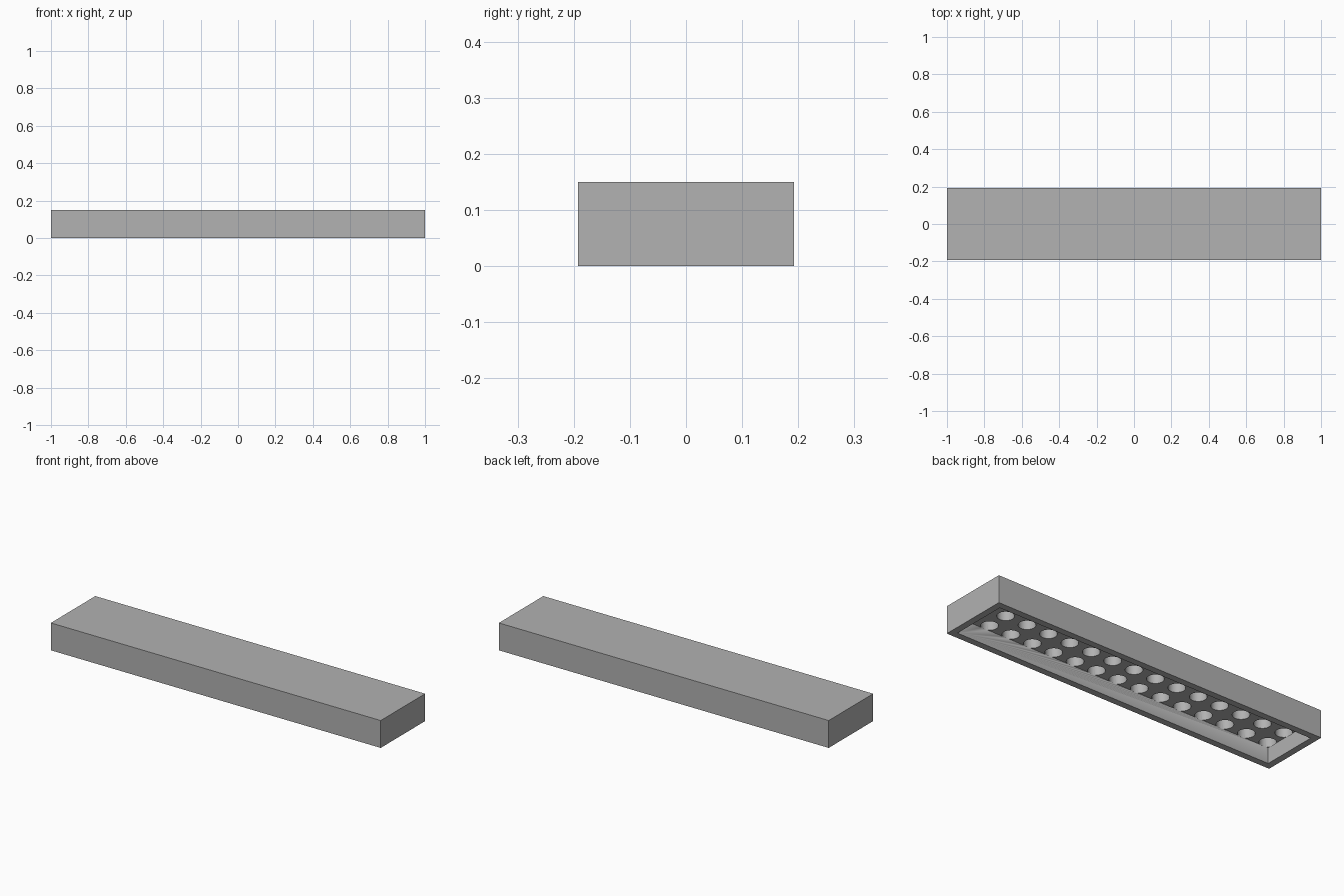
import bpy, bmesh, math
from mathutils import Matrix

default = bpy.data.objects.get("Cube")
if default:
    bpy.data.objects.remove(default, do_unlink=True)

LENGTH, WIDTH, HEIGHT = 2.0, 0.385, 0.15
WALL, CEILING = 0.036, 0.086
COLS, ROWS = 15, 3
PITCH_X, PITCH_Y = 0.1328, 0.119
HOLE_R, HOLE_DEPTH = 0.0425, 0.054

grey = bpy.data.materials.new("light grey")
grey.use_nodes = True
colour = (0.445, 0.445, 0.445, 1)
grey.diffuse_color = colour
grey.node_tree.nodes["Principled BSDF"].inputs["Base Color"].default_value = colour


def make_object(name, bm):
    mesh = bpy.data.meshes.new(name)
    bm.to_mesh(mesh)
    bm.free()
    mesh.materials.append(grey)
    obj = bpy.data.objects.new(name, mesh)
    bpy.context.collection.objects.link(obj)
    return obj


def make_box(name, sx, sy, z0, z1):
    bm = bmesh.new()
    place = Matrix.Translation((0, 0, (z0 + z1) / 2)) @ Matrix.Diagonal((sx, sy, z1 - z0, 1))
    bmesh.ops.create_cube(bm, size=1, matrix=place)
    return make_object(name, bm)


def cut(target, cutter):
    cutter.hide_render = True
    mod = target.modifiers.new("cut", "BOOLEAN")
    mod.operation, mod.solver, mod.object = "DIFFERENCE", "EXACT", cutter
    bpy.context.view_layer.objects.active = target
    bpy.ops.object.modifier_apply(modifier=mod.name)
    bpy.data.objects.remove(cutter, do_unlink=True)


# Solid slab, hollowed from below
tile = make_box("tile_body", LENGTH, WIDTH, 0, HEIGHT)
cut(tile, make_box("recess_cutter", LENGTH - 2 * WALL, WIDTH - 2 * WALL, -0.05, CEILING))

# Grid of blind round holes in the recess ceiling
bm = bmesh.new()
z0, z1 = CEILING - 0.001, CEILING + HOLE_DEPTH
for i in range(COLS):
    for j in range(ROWS):
        x = (i - (COLS - 1) / 2) * PITCH_X
        y = (j - (ROWS - 1) / 2) * PITCH_Y
        bmesh.ops.create_cone(bm, cap_ends=True, segments=32, radius1=HOLE_R, radius2=HOLE_R,
                              depth=z1 - z0, matrix=Matrix.Translation((x, y, (z0 + z1) / 2)))
cut(tile, make_object("hole_cutter", bm))

# Smooth hole walls, crisp edges elsewhere
bpy.ops.object.select_all(action="DESELECT")
tile.select_set(True)
bpy.context.view_layer.objects.active = tile
bpy.ops.object.shade_smooth_by_angle(angle=math.radians(30))
